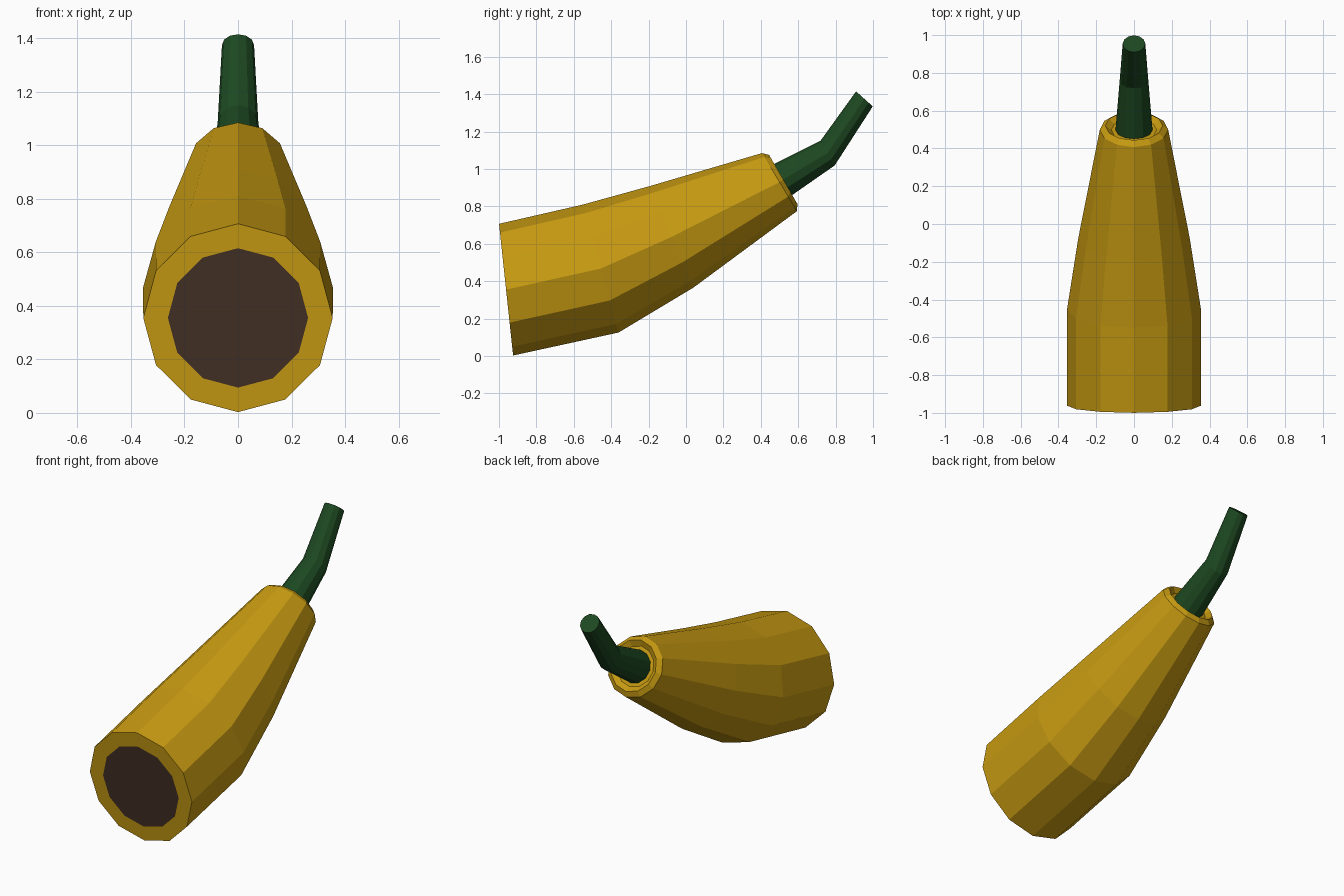
import bpy, bmesh
from math import sin, cos, tau, radians

if "Cube" in bpy.data.objects:
    bpy.data.objects.remove(bpy.data.objects["Cube"])

SIDES = 12


def material(name, rgb):
    m = bpy.data.materials.new(name)
    m.diffuse_color = (*rgb, 1)
    m.use_nodes = True
    m.node_tree.nodes["Principled BSDF"].inputs["Base Color"].default_value = m.diffuse_color
    return m


def loft(name, rings, mat, cap_start=True, cap_end=True):
    """Skin 12-sided rings given as (y, z, radius, backward tilt in degrees)."""
    bm = bmesh.new()
    loops = []
    for y, z, r, tilt in rings:
        t = radians(tilt)
        loop = []
        for i in range(SIDES):
            a = tau * i / SIDES
            up = r * cos(a)
            loop.append(bm.verts.new((r * sin(a), y - up * sin(t), z + up * cos(t))))
        loops.append(loop)
    for a, b in zip(loops, loops[1:]):
        for i in range(SIDES):
            j = (i + 1) % SIDES
            bm.faces.new((a[i], a[j], b[j], b[i]))
    if cap_start:
        bm.faces.new(loops[0])
    if cap_end and len(loops) > 1:
        bm.faces.new(loops[-1])
    bmesh.ops.recalc_face_normals(bm, faces=bm.faces)
    if len(loops) == 1:
        for f in bm.faces:
            f.normal_update()
            if f.normal.y > 0:
                f.normal_flip()
    me = bpy.data.meshes.new(name)
    bm.to_mesh(me)
    bm.free()
    me.materials.append(mat)
    ob = bpy.data.objects.new(name, me)
    bpy.context.collection.objects.link(ob)
    return ob


yellow = material("yellow", (0.58, 0.33, 0.006))
green = material("dark green", (0.012, 0.065, 0.015))
brown = material("dark brown", (0.056, 0.03, 0.019))

# Tapering bent body: front rim, belly, neck, bevelled collar, recess around stem
loft("body", [
    (-0.962, 0.355, 0.262, 6.1),
    (-0.962, 0.355, 0.354, 6.1),
    (-0.455, 0.468, 0.355, 15.5),
    (-0.075, 0.638, 0.295, 23),
    (0.500, 0.930, 0.181, 31),
    (0.520, 0.944, 0.152, 30),
    (0.498, 0.931, 0.120, 30),
], yellow, cap_start=False)

# Dark disc set flush in the front end
loft("front_disc", [(-0.962, 0.355, 0.262, 6.1)], brown)

# Bent, tapering stem
loft("stem", [
    (0.498, 0.931, 0.098, 29),
    (0.757, 1.085, 0.076, 30),
    (0.954, 1.375, 0.060, 48),
], green)
